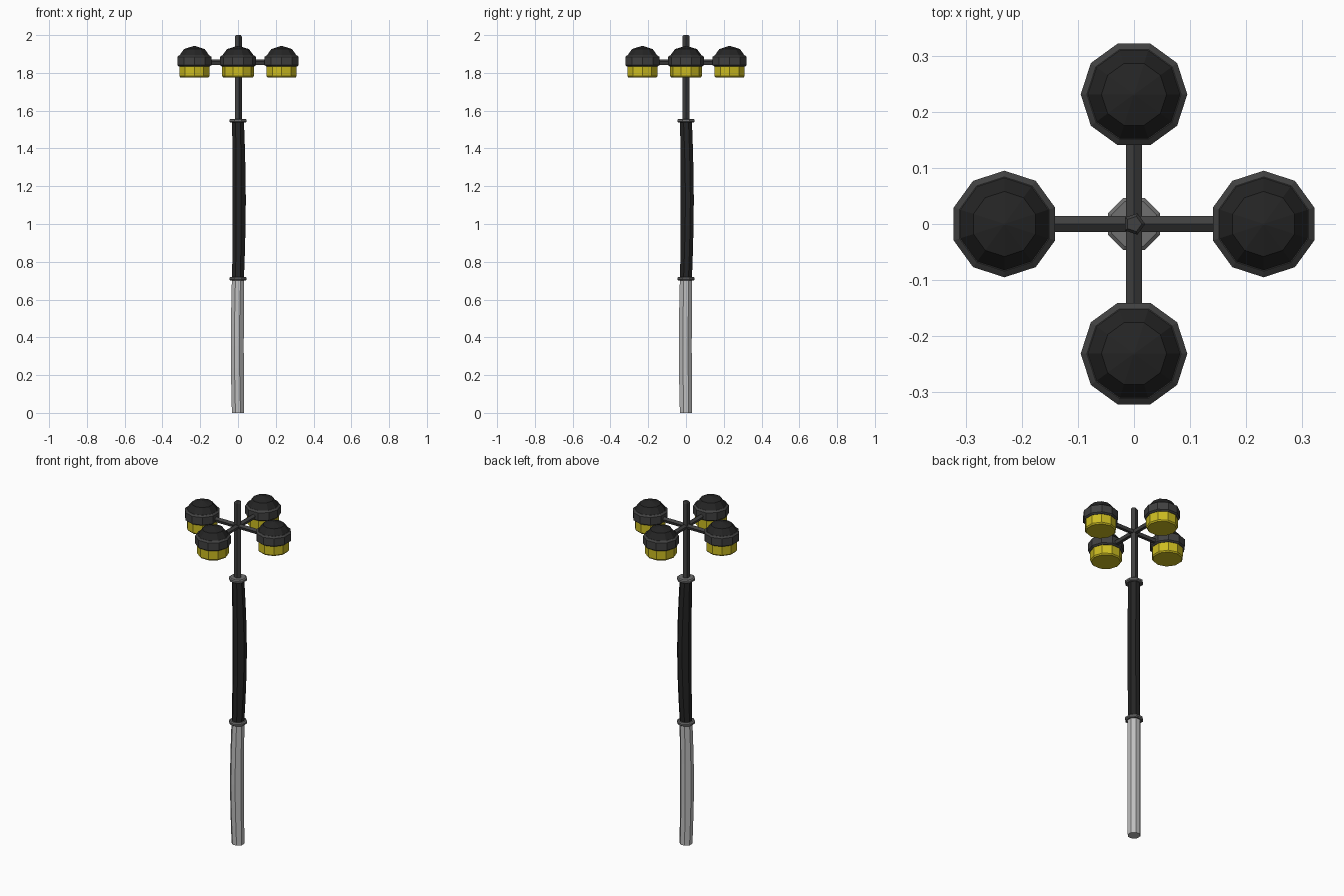
import bpy
import math
from mathutils import Matrix, Vector

cube = bpy.data.objects.get("Cube")
if cube:
    bpy.data.objects.remove(cube, do_unlink=True)


def material(name, rgb):
    m = bpy.data.materials.new(name)
    m.use_nodes = True
    m.diffuse_color = (*rgb, 1)
    m.node_tree.nodes["Principled BSDF"].inputs["Base Color"].default_value = (*rgb, 1)
    return m


concrete = material("light grey concrete", (0.52, 0.52, 0.52))
black = material("black paint", (0.018, 0.018, 0.018))
charcoal = material("charcoal metal", (0.052, 0.052, 0.052))
steel = material("mid grey steel", (0.16, 0.16, 0.16))
yellow = material("yellow glass", (0.6, 0.5, 0.015))


def lathe(name, rings, sides, mat, turn=0.0, place=None):
    """Faceted solid from (radius, height) rings, capped at both ends."""
    verts, faces = [], []
    for r, z in rings:
        for i in range(sides):
            a = turn + math.tau * i / sides
            verts.append((r * math.cos(a), r * math.sin(a), z))
    for k in range(len(rings) - 1):
        for i in range(sides):
            j = (i + 1) % sides
            faces.append((k * sides + i, k * sides + j,
                          (k + 1) * sides + j, (k + 1) * sides + i))
    faces.append(tuple(reversed(range(sides))))
    faces.append(tuple(range((len(rings) - 1) * sides, len(rings) * sides)))
    mesh = bpy.data.meshes.new(name)
    mesh.from_pydata(verts, [], faces)
    mesh.materials.append(mat)
    if place:
        mesh.transform(place)
    mesh.update()
    obj = bpy.data.objects.new(name, mesh)
    bpy.context.collection.objects.link(obj)
    return obj


def bow(obj, z0, z1, amount):
    """Bulge a shaft sideways along the x = y diagonal, mostly on one side."""
    lean = Vector((1, 1, 0)).normalized() * amount
    for v in obj.data.vertices:
        t = (v.co.z - z0) / (z1 - z0)
        near = 1.0 if v.co.dot(lean) > 0 else 0.35
        v.co += lean * near * math.sin(math.pi * t)


def shaft(name, z0, z1, r, mat, amount):
    steps = 6
    rings = [(r, z0 + (z1 - z0) * i / steps) for i in range(steps + 1)]
    bow(lathe(name, rings, 8, mat, math.pi / 8), z0, z1, amount)


# Post: concrete foot, painted shaft, slim mast
shaft("lower_post", 0, 0.71, 0.035, concrete, -0.008)
shaft("middle_post", 0.71, 1.545, 0.034, black, 0.014)
lathe("upper_mast", [(0.02, 1.54), (0.02, 1.993), (0.014, 2.0)], 5, charcoal)

# Collars at the joints
for name, z in (("lower_collar", 0.71), ("upper_collar", 1.547)):
    lathe(name, [(0.043, z - 0.01), (0.05, z - 0.005), (0.05, z + 0.005),
                 (0.043, z + 0.01)], 8, steel, math.pi / 8)

# Four arms with a lamp at each end
for i, side in enumerate(("left", "back", "right", "front")):
    spin = Matrix.Rotation(i * math.pi / 2, 4, "Z")
    lay_down = Matrix.Translation((0, 0, 1.855)) @ Matrix.Rotation(math.pi / 2, 4, "Y")
    lathe(side + "_arm", [(0.015, 0), (0.015, 0.17)], 5, charcoal,
          math.pi / 5, spin @ lay_down)
    head = spin @ Matrix.Translation((0.231, 0, 0))
    turn = math.pi / 10
    lathe(side + "_bulb", [(0.078, 1.776), (0.084, 1.783), (0.084, 1.84)],
          10, yellow, turn, head)
    lathe(side + "_lamp_rim", [(0.086, 1.834), (0.095, 1.841), (0.095, 1.885),
                               (0.084, 1.893)], 10, charcoal, turn, head)
    lathe(side + "_lamp_dome", [(0.083, 1.892), (0.058, 1.926), (0.002, 1.943)],
          10, black, turn, head)
